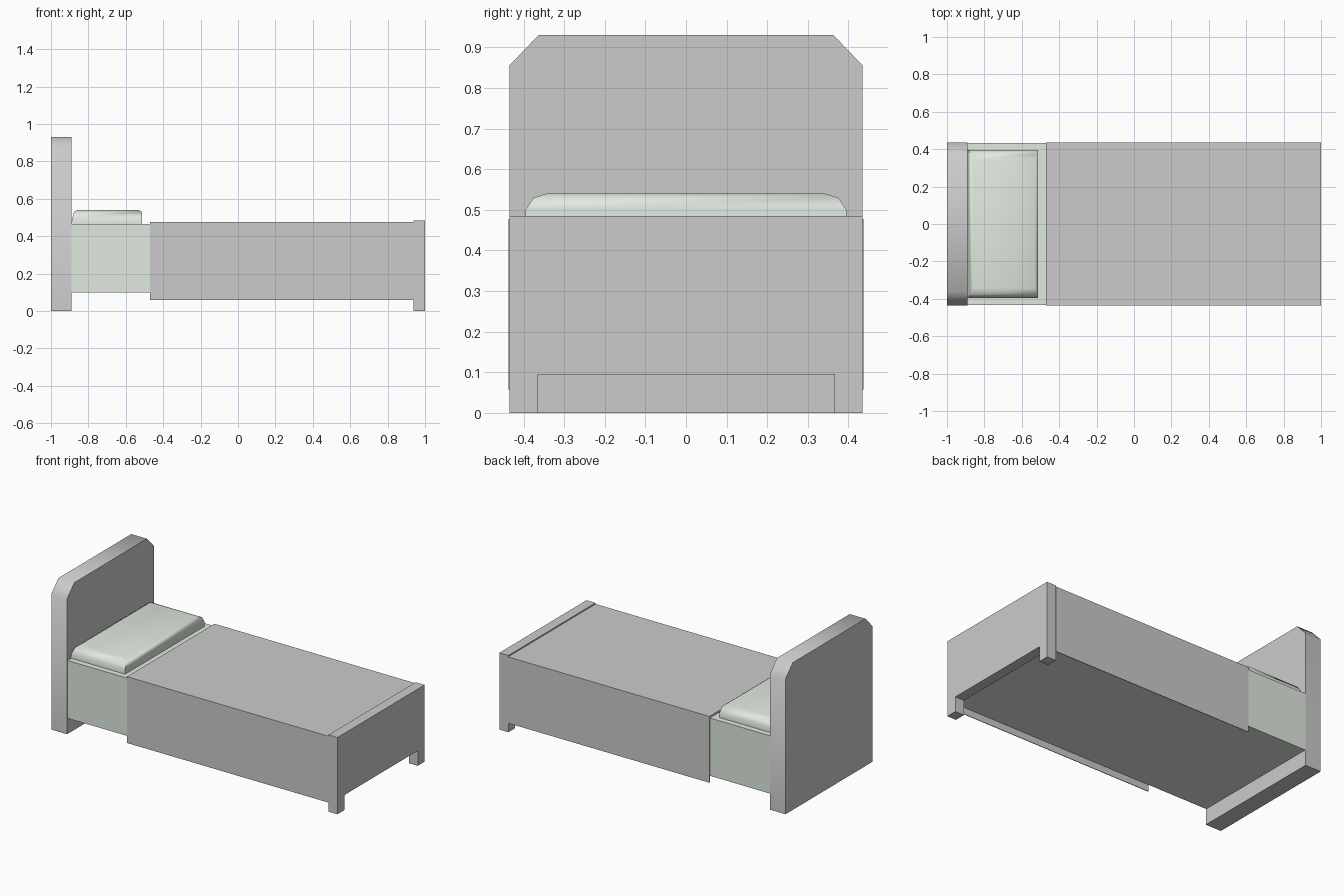
import bpy
import math

if "Cube" in bpy.data.objects:
    bpy.data.objects.remove(bpy.data.objects["Cube"])


def make(name, verts, faces, mat=None, smooth=None):
    me = bpy.data.meshes.new(name)
    me.from_pydata(verts, [], faces)
    me.validate()
    ob = bpy.data.objects.new(name, me)
    bpy.context.collection.objects.link(ob)
    if mat:
        me.materials.append(mat)
    bpy.ops.object.select_all(action='DESELECT')
    ob.select_set(True)
    bpy.context.view_layer.objects.active = ob
    bpy.ops.object.mode_set(mode='EDIT')
    bpy.ops.mesh.select_all(action='SELECT')
    bpy.ops.mesh.normals_make_consistent(inside=False)
    bpy.ops.object.mode_set(mode='OBJECT')
    if smooth:
        bpy.ops.object.shade_smooth_by_angle(angle=math.radians(smooth))
    return ob


def loft(name, rings, mat=None, smooth=None):
    # Join equal-sized rings with quads and cap both ends
    n = len(rings[0])
    verts = [p for r in rings for p in r]
    faces = [tuple(range(n)), tuple(range(len(verts) - n, len(verts)))]
    for k in range(len(rings) - 1):
        for i in range(n):
            j = (i + 1) % n
            faces.append((k * n + i, k * n + j, k * n + n + j, k * n + n + i))
    return make(name, verts, faces, mat, smooth)


def extrude_x(name, half, x0, x1, mat=None, smooth=None):
    # Mirror a half profile in y, then extrude it along x
    prof = half + [(-y, z) for y, z in reversed(half)]
    return loft(name, [[(x, y, z) for y, z in prof] for x in (x0, x1)], mat, smooth)


linen = bpy.data.materials.new("linen")
linen.diffuse_color = (0.75, 0.82, 0.74, 1)
linen.use_nodes = True
linen.node_tree.nodes["Principled BSDF"].inputs["Base Color"].default_value = linen.diffuse_color

# Headboard with clipped top corners and softly shaded rim
extrude_x("headboard", [(0.435, 0), (0.435, 0.855), (0.363, 0.93)], -1, -0.89, smooth=50)

# Footboard with two short feet
extrude_x("footboard", [(0.366, 0.095), (0.366, 0), (0.435, 0), (0.435, 0.485)], 0.937, 1)

# Mattress
extrude_x("mattress", [(0.432, 0.1), (0.432, 0.465)], -0.895, 0.94, linen)

# Blanket draped over the mattress, open underneath
extrude_x("blanket", [(0.433, 0.466), (0.433, 0.058), (0.437, 0.058), (0.437, 0.477)],
          -0.47, 0.938)

# Pillow with a rounded-over top edge: x min, x max, half width, height
levels = [(-0.892, -0.512, 0.395, 0.465), (-0.885, -0.512, 0.395, 0.5),
          (-0.876, -0.515, 0.375, 0.53), (-0.86, -0.53, 0.342, 0.54)]
loft("pillow", [[(a, -w, z), (b, -w, z), (b, w, z), (a, w, z)] for a, b, w, z in levels],
     linen, smooth=70)
